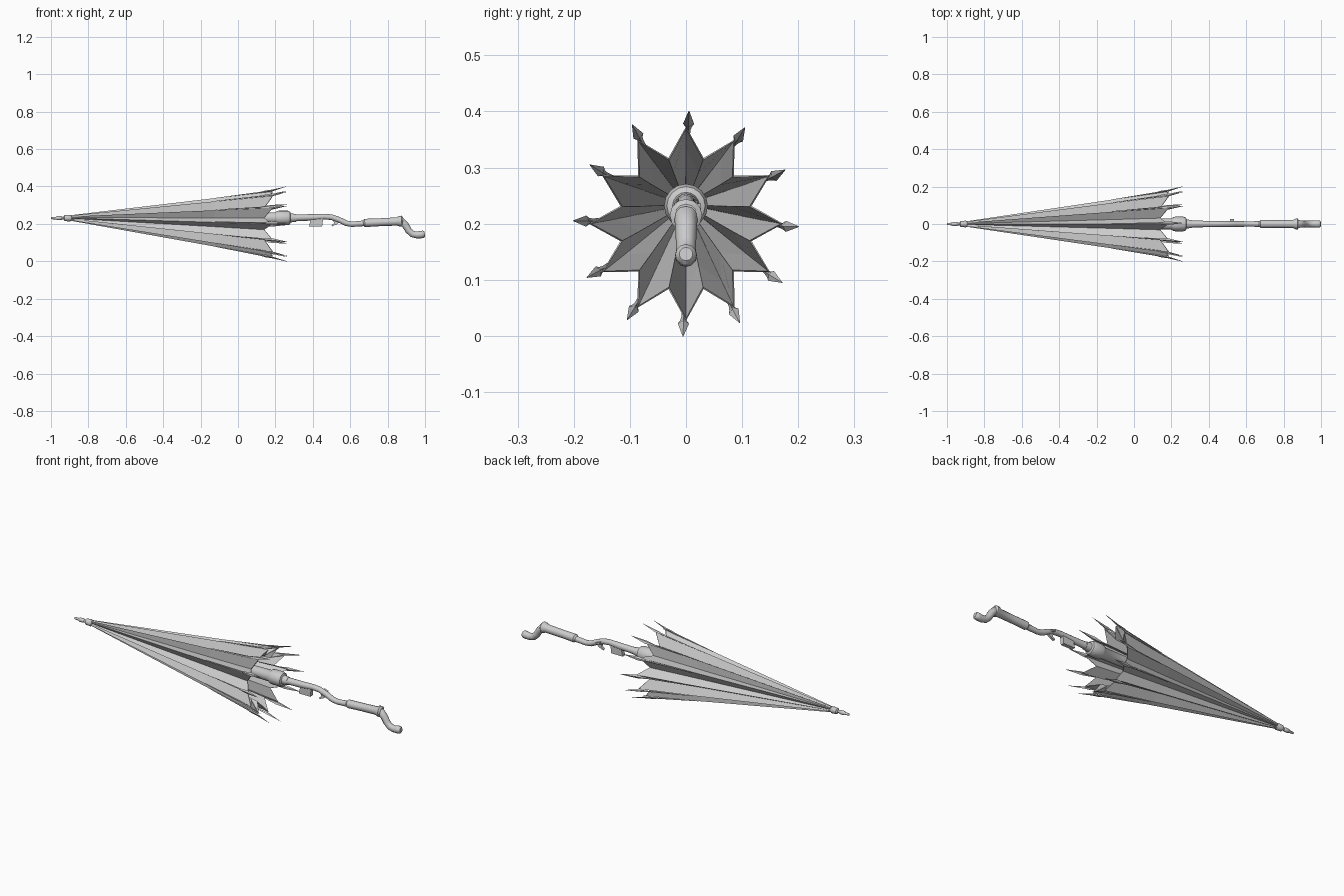
import bpy, bmesh
from math import sin, cos, pi, radians
from mathutils import Vector

if "Cube" in bpy.data.objects:
    bpy.data.objects.remove(bpy.data.objects["Cube"])

RIBS = 12


def finish(name, bm, smooth=None):
    bmesh.ops.recalc_face_normals(bm, faces=bm.faces)
    mesh = bpy.data.meshes.new(name)
    bm.to_mesh(mesh)
    bm.free()
    ob = bpy.data.objects.new(name, mesh)
    bpy.context.collection.objects.link(ob)
    if smooth:
        bpy.ops.object.select_all(action='DESELECT')
        ob.select_set(True)
        bpy.context.view_layer.objects.active = ob
        bpy.ops.object.shade_smooth_by_angle(angle=radians(smooth))
    return ob


def bridge(bm, a, b):
    for i in range(len(a)):
        j = (i + 1) % len(a)
        bm.faces.new((a[i], a[j], b[j], b[i]))


def tube(name, path, sides=12):
    """Round section swept along (x, z, radius) stations in the xz plane."""
    bm = bmesh.new()
    rings = []
    for i, (x, z, r) in enumerate(path):
        p, q = path[max(i - 1, 0)], path[min(i + 1, len(path) - 1)]
        t = Vector((q[0] - p[0], 0, q[1] - p[1])).normalized()
        up = Vector((-t.z, 0, t.x))
        rings.append([bm.verts.new(Vector((x, 0, z)) + up * r * cos(2 * pi * k / sides)
                                   + Vector((0, r * sin(2 * pi * k / sides), 0)))
                      for k in range(sides)])
    for a, b in zip(rings, rings[1:]):
        bridge(bm, a, b)
    bm.faces.new(rings[0])
    bm.faces.new(rings[-1])
    return finish(name, bm, 40)


def plate(name, outline, y, half):
    """Flat plate from an (x, z) outline."""
    bm = bmesh.new()
    a, b = [[bm.verts.new((x, y + s * half, z)) for x, z in outline] for s in (-1, 1)]
    bridge(bm, a, b)
    bm.faces.new(a)
    bm.faces.new(b)
    return finish(name, bm)


def axis_z(x):
    # The canopy sags slightly towards its open end
    return 0.232 - 0.032 * min((x + 0.9) / 1.05, 1)


def polar(x, r, a):
    return Vector((x, r * sin(a), axis_z(x) + r * cos(a)))


# Folded canopy: star-shaped cone with a zigzag hem
bm = bmesh.new()
sections = [(-0.90, 0.014, -0.90, 0.010), (-0.12, 0.130, -0.13, 0.090),
            (0.185, 0.173, 0.14, 0.121)]
rings = []
for xr, rr, xv, rv in sections:
    rings.append([bm.verts.new(polar(xv if k % 2 else xr, rv if k % 2 else rr, pi * k / RIBS))
                  for k in range(2 * RIBS)])
for a, b in zip(rings, rings[1:]):
    bridge(bm, a, b)
canopy = finish("canopy", bm)
solid = canopy.modifiers.new("cloth", 'SOLIDIFY')
solid.thickness = 0.004
solid.offset = -1

# Pointed rib ends: x, radius, half width, half thickness
spike = [(-0.12, 0.130, 0.001, 0.001), (0.12, 0.167, 0.004, 0.004),
         (0.145, 0.173, 0.006, 0.005), (0.180, 0.178, 0.010, 0.005),
         (0.263, 0.201, 0.0006, 0.0006)]
bm = bmesh.new()
for k in range(RIBS):
    a = 2 * pi * k / RIBS + radians(1.5)
    out = Vector((0, sin(a), cos(a)))
    side = Vector((0, cos(a), -sin(a)))
    rings = []
    for x, r, w, t in spike:
        c = polar(x, r, a)
        rings.append([bm.verts.new(c + d) for d in (out * t, side * w, -out * t, -side * w)])
    for p, q in zip(rings, rings[1:]):
        bridge(bm, p, q)
    bm.faces.new(rings[0])
    bm.faces.new(rings[-1])
finish("rib_spikes", bm)

# Beaded ferrule at the nose
tube("ferrule", [(x, 0.231, r) for x, r in (
    (-1.0, 0.004), (-0.995, 0.006), (-0.973, 0.007), (-0.968, 0.011), (-0.945, 0.011),
    (-0.940, 0.007), (-0.932, 0.008), (-0.927, 0.016), (-0.898, 0.018), (-0.890, 0.013),
    (-0.86, 0.013))])

# Central shaft, runner and stepped collar
tube("inner_shaft", [(-0.89, 0.232, 0.010), (-0.1, 0.232, 0.012), (0.12, 0.232, 0.014)])
tube("collar", [(x, 0.232, r) for x, r in (
    (0.05, 0.016), (0.055, 0.028), (0.20, 0.030), (0.208, 0.036), (0.22, 0.039),
    (0.265, 0.039), (0.278, 0.034), (0.282, 0.024), (0.31, 0.021))], 16)

# Stock neck with its S-bend
tube("neck", [(0.28, 0.232, 0.022), (0.32, 0.233, 0.018), (0.40, 0.235, 0.017),
              (0.46, 0.239, 0.015), (0.50, 0.236, 0.015), (0.54, 0.222, 0.015),
              (0.58, 0.203, 0.015), (0.61, 0.198, 0.014), (0.66, 0.202, 0.015),
              (0.70, 0.206, 0.016)])

# Grip with flared end
tube("grip", [(0.67, 0.204, 0.015), (0.678, 0.205, 0.022), (0.76, 0.209, 0.021),
              (0.85, 0.213, 0.022), (0.862, 0.214, 0.028), (0.875, 0.215, 0.029),
              (0.882, 0.215, 0.020)])

# Crooked butt
tube("butt", [(0.85, 0.216, 0.019), (0.876, 0.212, 0.021), (0.896, 0.192, 0.019),
              (0.912, 0.165, 0.018), (0.932, 0.146, 0.018), (0.955, 0.141, 0.018),
              (0.978, 0.143, 0.020), (0.992, 0.145, 0.019), (0.999, 0.146, 0.012)])

# Magazine, trigger and small side catch
plate("magazine", [(0.39, 0.23), (0.455, 0.23), (0.45, 0.187), (0.38, 0.187)], 0, 0.011)
plate("trigger", [(0.505, 0.225), (0.545, 0.21), (0.525, 0.196), (0.503, 0.187),
                  (0.500, 0.193), (0.515, 0.205)], 0, 0.006)
plate("side_catch", [(0.512, 0.236), (0.535, 0.228), (0.532, 0.220), (0.512, 0.226)], 0.018, 0.009)
